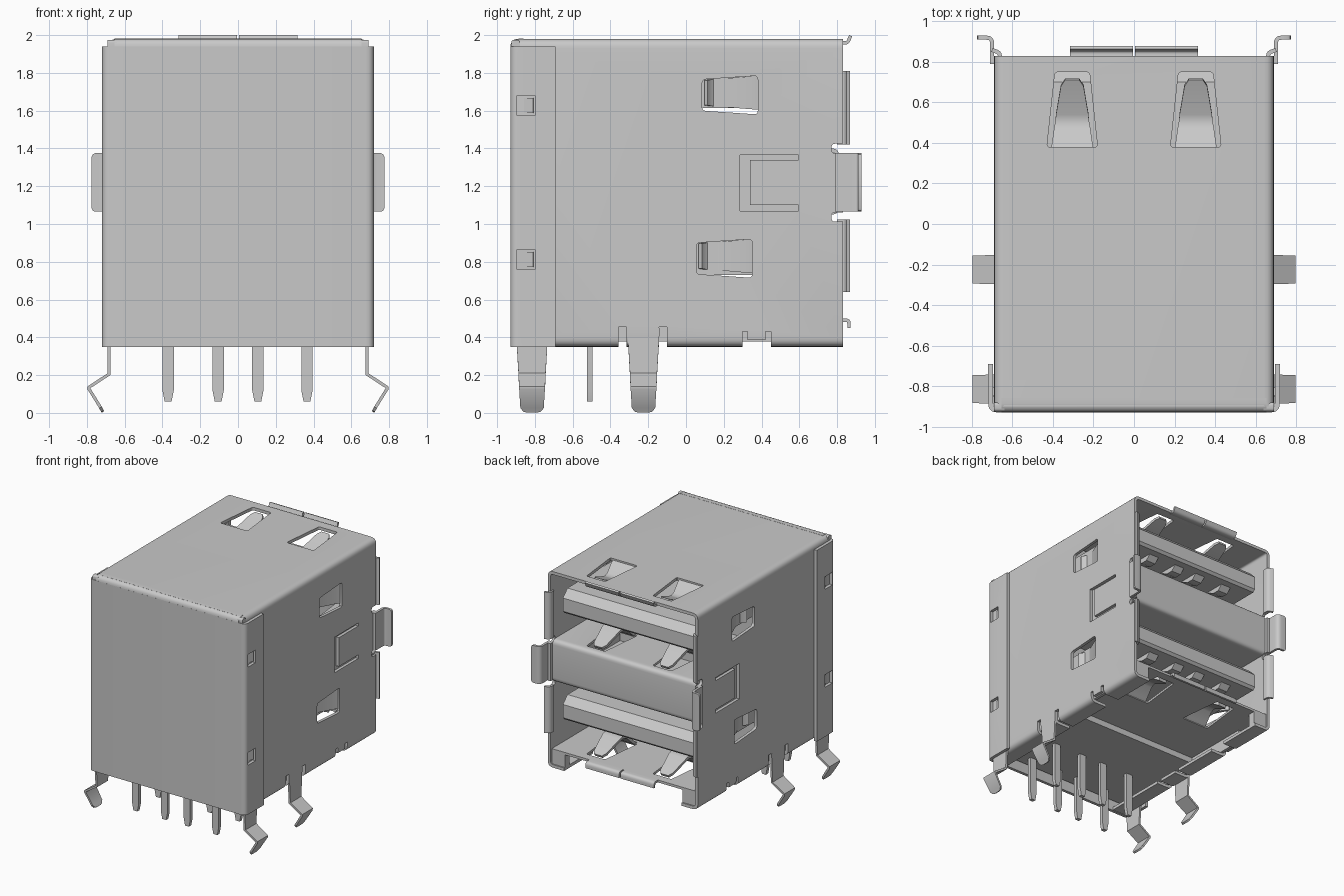
import bpy, bmesh, math
from mathutils import Vector

if "Cube" in bpy.data.objects:
    bpy.data.objects.remove(bpy.data.objects["Cube"])

steel = bpy.data.materials.new("steel_grey")
steel.diffuse_color = (0.585, 0.585, 0.585, 1)
steel.use_nodes = True
steel.node_tree.nodes["Principled BSDF"].inputs["Base Color"].default_value = steel.diffuse_color

# path plane -> xyz; the letter is the axis the profile is swept along
AX = {'X': lambda u, v, w: (w, u, v),
      'Y': lambda u, v, w: (u, w, v),
      'Z': lambda u, v, w: (u, v, w)}


def finish(name, bm):
    bmesh.ops.recalc_face_normals(bm, faces=bm.faces[:])
    if bm.calc_volume(signed=True) < 0:
        bmesh.ops.reverse_faces(bm, faces=bm.faces[:])
    me = bpy.data.meshes.new(name)
    bm.to_mesh(me)
    bm.free()
    me.materials.append(steel)
    ob = bpy.data.objects.new(name, me)
    bpy.context.collection.objects.link(ob)
    return ob


def prism_into(bm, poly, axis, lo, hi):
    a, b = ([bm.verts.new(AX[axis](u, v, w)) for u, v in poly] for w in (lo, hi))
    bm.faces.new(a)
    bm.faces.new(b[::-1])
    for i in range(len(poly)):
        j = (i + 1) % len(poly)
        bm.faces.new((a[i], a[j], b[j], b[i]))


def prism(name, *prisms):
    bm = bmesh.new()
    for p in prisms:
        prism_into(bm, *p)
    return finish(name, bm)


def rect(u0, u1, v0, v1):
    return [(u0, v0), (u1, v0), (u1, v1), (u0, v1)]


def rounded(pts, r, n=5, closed=False):
    """Fillet the corners of a path."""
    out = []
    for i, p in enumerate(pts):
        if not closed and i in (0, len(pts) - 1):
            out.append(p)
            continue
        p, a, b = Vector(p), Vector(pts[i - 1]), Vector(pts[(i + 1) % len(pts)])
        s = p + (a - p).normalized() * r
        e = p + (b - p).normalized() * r
        for k in range(n + 1):
            t = k / n
            out.append(tuple(s * (1 - t) ** 2 + p * 2 * t * (1 - t) + e * t * t))
    return out


def strip(name, path, w, t, axis):
    """Bent sheet metal: path thickened by t, swept over width range(s) w."""
    P = [Vector(p) for p in path]
    W = w if isinstance(w, list) else [w] * len(P)
    bm, rows = bmesh.new(), []
    for i, p in enumerate(P):
        ds = [(P[k + 1] - P[k]).normalized() for k in (i - 1, i) if 0 <= k < len(P) - 1]
        ns = [Vector((-d.y, d.x)) for d in ds]
        m = sum(ns, Vector((0, 0))).normalized()
        q = p + m * (t / max(m.dot(ns[0]), 0.3))
        rows.append([bm.verts.new(AX[axis](c.x, c.y, x))
                     for c, x in ((p, W[i][0]), (p, W[i][1]), (q, W[i][1]), (q, W[i][0]))])
    for r, s in zip(rows, rows[1:]):
        for k in range(4):
            j = (k + 1) % 4
            bm.faces.new((r[k], r[j], s[j], s[k]))
    bm.faces.new(rows[0])
    bm.faces.new(rows[-1][::-1])
    return finish(name, bm)


def mirror(ob):
    ob.modifiers.new("mirror", 'MIRROR')
    return ob


def extent(me):
    return [max(v.co[k] for v in me.vertices) - min(v.co[k] for v in me.vertices)
            for k in range(3)] if len(me.vertices) else [0, 0, 0]


def cut(ob, *prisms):
    """Subtract prisms one by one, keeping only results that preserve the overall size."""
    for p in prisms:
        c = prism("cutter", p)
        c.hide_render = True
        for solver in ('EXACT', 'MANIFOLD', 'FLOAT'):
            m = ob.modifiers.new("cut", 'BOOLEAN')
            m.object, m.operation, m.solver = c, 'DIFFERENCE', solver
            bpy.context.view_layer.update()
            dg = bpy.context.evaluated_depsgraph_get()
            new = bpy.data.meshes.new_from_object(ob.evaluated_get(dg))
            ob.modifiers.clear()
            if all(abs(a - b) < .02 for a, b in zip(extent(new), extent(ob.data))):
                ob.data = new
                break
        bpy.data.objects.remove(c)


T = 0.025


def spring_windows(z0, z1):
    return [(rounded([(c - .125, .38), (c + .125, .38), (c + .085, .75), (c - .085, .75)],
                     .015, 3, True), 'Z', z0, z1) for c in (-.305, .305)]


def springs(name, z, d):
    """Pair of insertion springs bent by depth d (signed) from a wall at z."""
    s = math.copysign(1, d)
    path = [(.37, z), (.40, z + d * .2), (.47, z + d * .9), (.51, z + d),
            (.54, z + d * .9), (.68, z + d * .2), (.71, z + d * .05)]
    hw = [.105, .10, .09, .083, .08, .056, .035]
    mirror(strip(name, path, [(.305 - h, .305 + h) for h in hw], .022 * s, 'X'))


# outer shell: folded sheet with windows, clip slots and notches
shell = strip("shell", rounded([(-.54, .35), (-.69, .35), (-.69, 1.98), (.69, 1.98),
                                (.69, .35), (.54, .35)], .05), (-.90, .83), -T, 'Y')
WIN = [(0, 0), (-.03, -.865)]
side = []
for dy, dz in WIN:
    win = [(.085, 1.60), (.38, 1.58), (.38, 1.785), (.085, 1.765)]
    side.append(rounded([(y + dy, z + dz) for y, z in win], .02, 3, True))
side.append([(.285, 1.07), (.595, 1.07), (.595, 1.10), (.34, 1.10),
             (.34, 1.34), (.595, 1.34), (.595, 1.365), (.285, 1.365)])
for z in (1.40, 1.037):
    side.append(rounded([(.77, z - .025), (.9, z - .025), (.9, z + .025), (.77, z + .025)], .02, 3, True))
side += [rect(-.357, -.315, .3, .455), rect(-.143, -.10, .3, .455),
         [(.30, .3), (.45, .3), (.45, .43), (.42, .43), (.42, .385), (.325, .385), (.325, .43), (.30, .43)]]
cut(shell, *[(p, 'X', *r) for p in side for r in ((-1, -.2), (.2, 1))], *spring_windows(1.9, 2.05))

# front cover: panel wrapped round the sides, and its folded top edge
cover = strip("front_cover", rounded([(-.72, -.69), (-.72, -.93), (.72, -.93), (.72, -.69)], .045),
              (.35, 1.94), T, 'Z')
cut(cover, *[(rect(-.895, -.80, z, z + .105), 'X', *r)
             for z in (1.575, .76) for r in ((-.8, -.6), (.6, .8))])
strip("cover_top_fold", rounded([(-.93, 1.93), (-.93, 1.981), (-.86, 1.981)], .045), (-.655, .655), -T, 'X')
mirror(prism("cover_corner", (rounded([(-.925, 1.90), (-.88, 1.90), (-.88, 1.975), (-.925, 1.975)],
                                      .015, 3, True), 'X', .64, .69)))
mirror(prism("latch_lugs", *[([(.68, -.88), (.712, -.81), (.68, -.805)], 'Z', z, z + .08)
                             for z in (1.588, .773)]))

# side springs inside the windows
for k, (dy, dz) in enumerate(WIN):
    path = [(.68 - d, y + dy) for d, y in ((0, .39), (.03, .34), (.08, .20), (.09, .17), (.08, .145), (.04, .115))]
    hw = [.09, .087, .075, .074, .072, .066]
    mirror(strip("side_spring_%d" % k, path, [(1.695 + dz - h, 1.695 + dz + h) for h in hw], -.022, 'Z'))

# rolled lips round the opening
mirror(strip("top_lip", rounded([(.80, 1.975), (.83, 1.968), (.85, 1.968), (.863, 2.0)], .009, 4),
             (.006, .315), -.018, 'X'))
mirror(strip("floor_lip", rounded([(.80, .50), (.872, .50), (.872, .45)], .028, 4), (.006, .315), -.018, 'X'))
for k, (a, b) in enumerate(((1.42, 1.81), (.64, 1.025))):
    mirror(strip("side_lip_%d" % k, rounded([(.672, .80), (.672, .838), (.705, .85)], .01, 3), (a, b), .02, 'Z'))
path = rounded([(.69, .79), (.69, .93), (.757, .93)], .04) + [(.769, .93), (.775, .93)]
ins = [0] * (len(path) - 2) + [.006, .02]
mirror(strip("side_lug", path, [(1.065 + i, 1.375 - i) for i in ins], -.02, 'Z'))

# legs: kinked spring feet
for k, y in enumerate((-.815, -.225)):
    path = [(.69, .45), (.69, .21), (.797, .14), (.797, .125), (.735, .025), (.725, .006), (.722, .001)]
    hw = [.086, .072, .069, .068, .062, .045, .025]
    mirror(strip("leg_%d" % k, path, [(y - h, y + h) for h in hw], -.016, 'Y'))

# contact pins in two rows
PX = (-.37, -.105, .105, .365)
prism("contact_pins", *[([(x - .03, .5), (x - .03, .12), (x - .018, .06), (x + .018, .06),
                          (x + .03, .12), (x + .03, .5)], 'Y', y, y + .03)
                        for x in PX for y in (-.525, -.82)])

# inner housing block with side rails, two port blades and their contact bumps
prism("housing", (rect(-.655, .655, -.895, -.05), 'Z', .43, 1.945))
mirror(prism("housing_rails", (rect(.635, .66, -.69, .52), 'Z', .378, .49)))
for k, z in enumerate((1.615, .73)):
    blade = [(-.1, z), (.74, z), (.76, z + .02), (.76, z + .13), (.70, z + .19), (-.1, z + .19)]
    prism("blade_%d" % k, (blade, 'X', -.60, .60))
    con = [(.48, z + .01), (.58, z - .04), (.64, z - .04), (.69, z + .01)]
    prism("blade_contacts_%d" % k, *[(con, 'X', x - .045, x + .045) for x in PX])

# divider between ports, floor, and their springs
div = strip("divider", rounded([(-.06, 1.05), (.81, 1.05), (.81, 1.40), (-.06, 1.40)], .04),
            (-.66, .66), .02, 'X')
cut(div, *spring_windows(1.35, 1.45))
mirror(prism("divider_sides", (rect(-.06, .78, 1.06, 1.395), 'X', .642, .662)))
floor = prism("floor", (rect(-.66, .66, -.06, .82), 'Z', .48, .50))
cut(floor, *spring_windows(.4, .6))
springs("top_springs", 1.972, -.08)
springs("divider_springs", 1.38, .1)
springs("floor_springs", .48, .1)

# corner blocks under the floor at the open end
mirror(prism("floor_corner", (rect(.54, .66, .76, .82), 'Z', .36, .49)))

for ob in bpy.context.scene.objects:
    ob.select_set(True)
    bpy.context.view_layer.objects.active = ob
bpy.ops.object.shade_smooth_by_angle(angle=math.radians(35))
